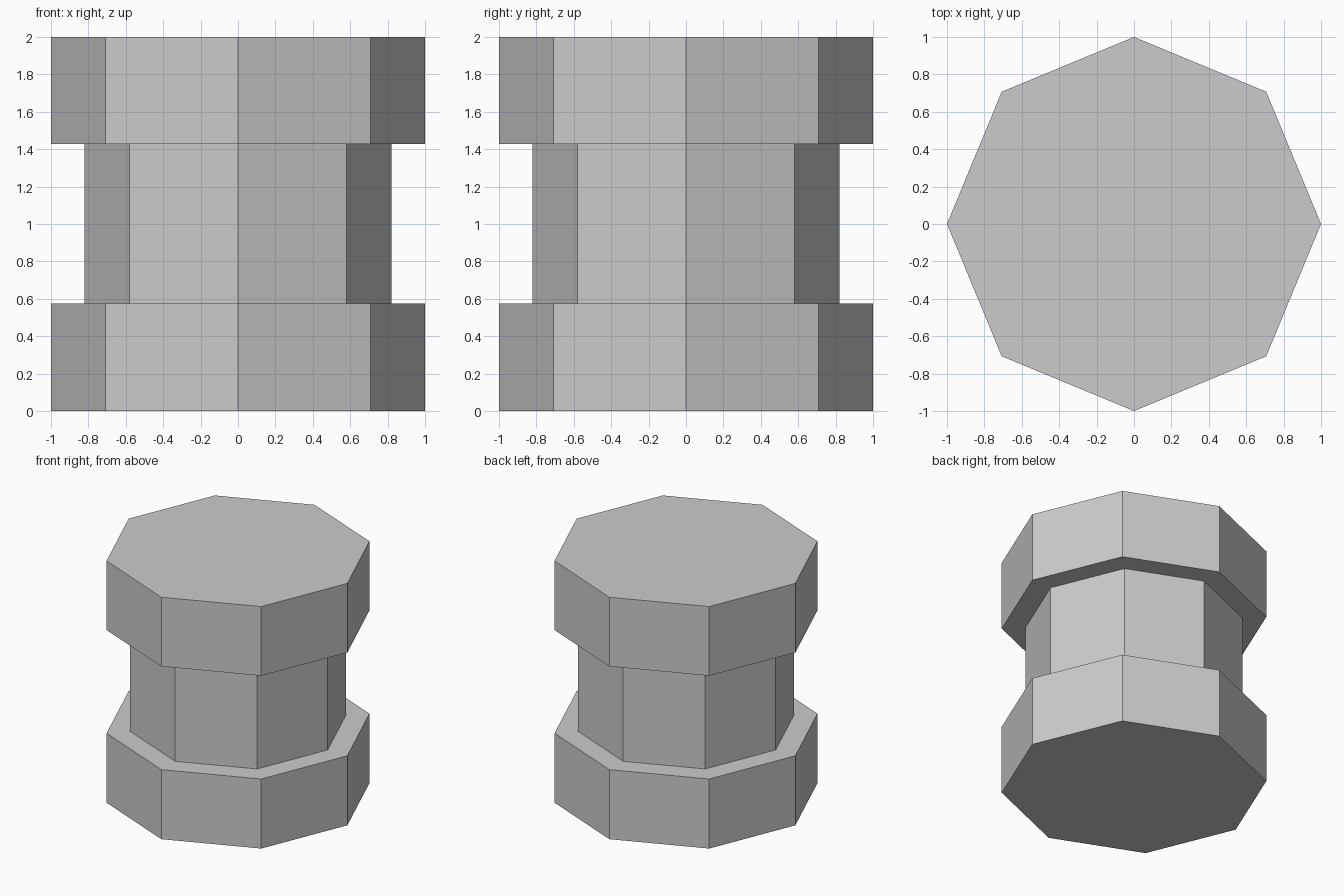
import bpy, bmesh
from math import cos, sin, pi

if "Cube" in bpy.data.objects:
    bpy.data.objects.remove(bpy.data.objects["Cube"])

SIDES = 8
# Half outline as (radius, height), bottom to top
PROFILE = [(1.0, 0.0), (1.0, 0.575), (0.82, 0.575),
           (0.82, 1.428), (1.0, 1.428), (1.0, 2.0)]

# Octagonal spool: one ring per profile point, bridged and capped
bm = bmesh.new()
rings = [[bm.verts.new((r * cos(2 * pi * i / SIDES), r * sin(2 * pi * i / SIDES), z))
          for i in range(SIDES)] for r, z in PROFILE]
for low, high in zip(rings, rings[1:]):
    for i in range(SIDES):
        j = (i + 1) % SIDES
        bm.faces.new((low[i], low[j], high[j], high[i]))
bm.faces.new(rings[0][::-1])
bm.faces.new(rings[-1])
bmesh.ops.recalc_face_normals(bm, faces=bm.faces[:])

mesh = bpy.data.meshes.new("octagonal_spool")
bm.to_mesh(mesh)
bm.free()
bpy.context.collection.objects.link(bpy.data.objects.new("octagonal_spool", mesh))
